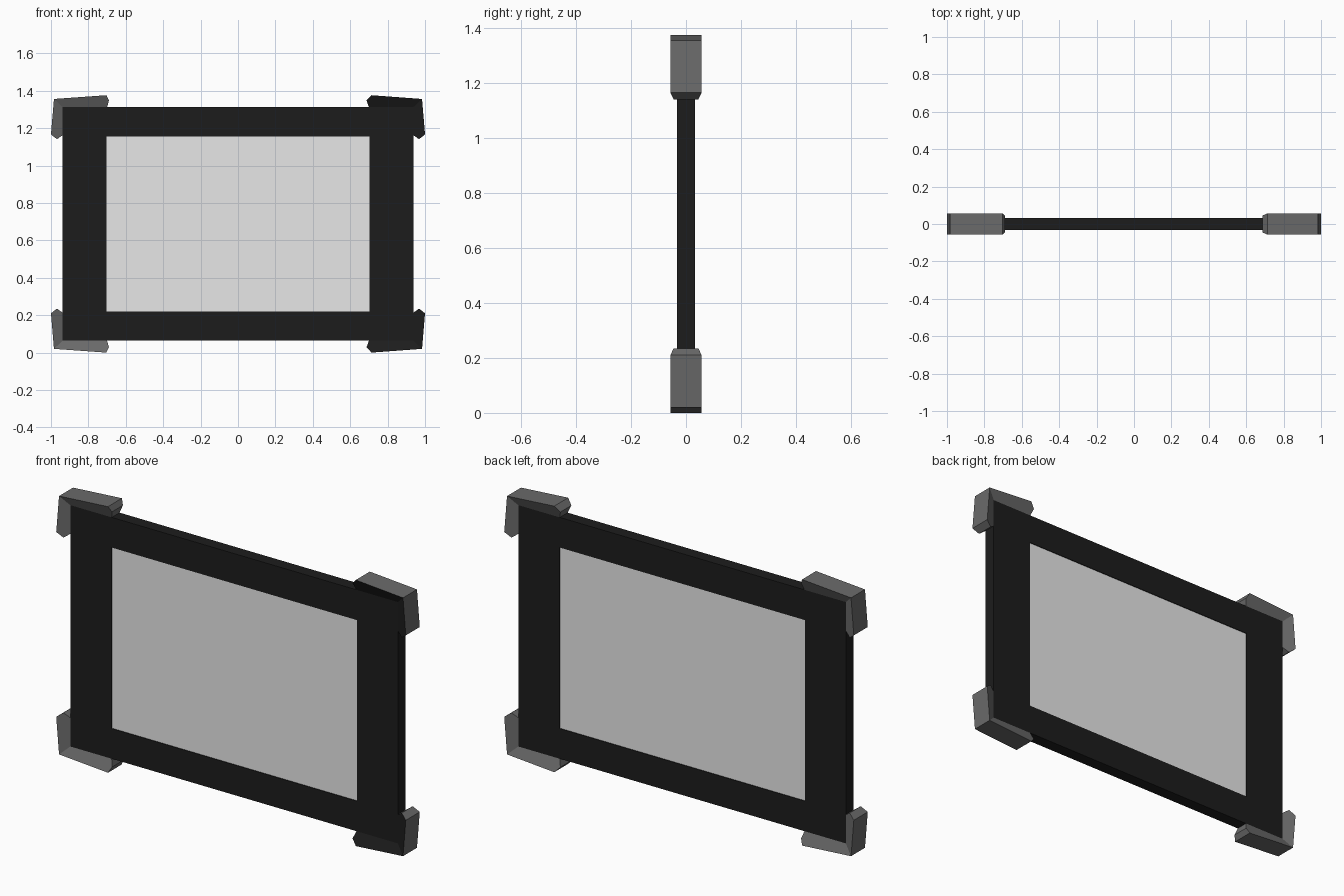
import bpy
import bmesh

cube = bpy.data.objects.get("Cube")
if cube:
    bpy.data.objects.remove(cube, do_unlink=True)

MID_Z = 0.688                      # height of the panel centre
HALF_T = 0.032                     # half thickness of the frame
FRAME_X, FRAME_Z = 0.937, 0.624    # half size of the frame
OPEN_X, OPEN_Z = 0.702, 0.468      # half size of the opening


def make_material(name, value):
    mat = bpy.data.materials.new(name)
    mat.use_nodes = True
    colour = (value, value, value, 1)
    mat.diffuse_color = colour
    mat.node_tree.nodes["Principled BSDF"].inputs["Base Color"].default_value = colour
    return mat


black = make_material("black_frame", 0.012)
grey = make_material("dark_grey", 0.145)
light = make_material("light_grey_screen", 0.8)


def finish(name, bm, materials):
    bmesh.ops.recalc_face_normals(bm, faces=bm.faces)
    mesh = bpy.data.meshes.new(name)
    bm.to_mesh(mesh)
    bm.free()
    for mat in materials:
        mesh.materials.append(mat)
    obj = bpy.data.objects.new(name, mesh)
    obj.location.z = MID_Z
    bpy.context.collection.objects.link(obj)


def box(x, y, z):
    bm = bmesh.new()
    bmesh.ops.create_cube(bm, size=2)
    bmesh.ops.scale(bm, vec=(x, y, z), verts=bm.verts)
    bm.normal_update()
    return bm


# Frame: a slab with a rectangular opening cut through it
bm = box(FRAME_X, HALF_T, FRAME_Z)
sides = [f for f in bm.faces if abs(f.normal.y) > 0.9]
for face in sides:
    bmesh.ops.inset_individual(bm, faces=[face], thickness=0.1)
    for v in face.verts:
        v.co.x = OPEN_X if v.co.x > 0 else -OPEN_X
        v.co.z = OPEN_Z if v.co.z > 0 else -OPEN_Z
rims = [e for f in sides for e in f.edges]
bmesh.ops.delete(bm, geom=sides, context="FACES_ONLY")
bmesh.ops.bridge_loops(bm, edges=rims)
finish("frame", bm, [black])

# Screen: a plate filling the opening, slightly recessed on both sides
finish("screen", box(OPEN_X, HALF_T - 0.004, OPEN_Z), [light])

# Corner brackets: the L outline as (x, z, half depth) points
SIDE_ARM = (0, 1, 5, 6, 7)
TOP_ARM = (1, 2, 3, 4, 5)


def corner_bracket(name, sx, sz, tip_x, mid_x):
    outline = [
        (1.0, 0.478, 0.057), (0.984, 0.668, 0.057), (tip_x, 0.688, 0.057),
        (mid_x, 0.66, 0.045), (0.70, FRAME_Z, HALF_T), (FRAME_X, FRAME_Z, HALF_T),
        (FRAME_X, 0.475, HALF_T), (0.968, 0.453, 0.045),
    ]
    bm = bmesh.new()
    front = [bm.verts.new((sx * x, -d, sz * z)) for x, z, d in outline]
    back = [bm.verts.new((sx * x, d, sz * z)) for x, z, d in outline]
    # sloped faces of both arms; the front ones on the left are black
    for arm in (SIDE_ARM, TOP_ARM):
        slope = bm.faces.new([front[i] for i in arm])
        slope.material_index = 1 if sx > 0 else 0
        bm.faces.new([back[i] for i in arm])
    # outer walls, end caps and inner walls
    count = len(outline)
    for i in range(count):
        j = (i + 1) % count
        bm.faces.new((front[i], front[j], back[j], back[i]))
    finish(name, bm, [grey, black])


for side, sx, tip_x, mid_x in (("left", 1, 0.714, 0.687), ("right", -1, 0.704, 0.69)):
    for level, sz in (("upper", 1), ("lower", -1)):
        corner_bracket(f"{level}_{side}_bracket", sx, sz, tip_x, mid_x)
